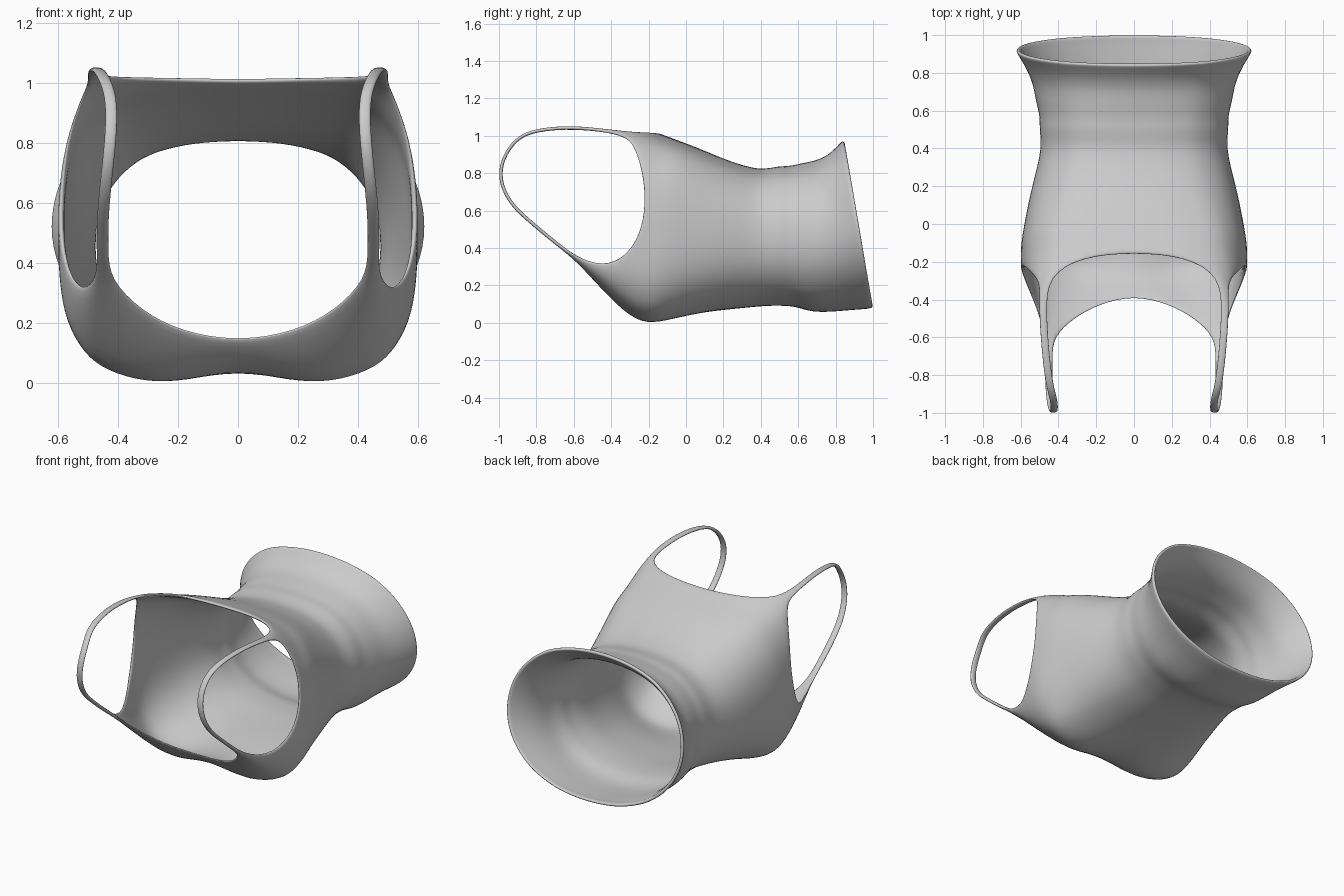
import bpy, bmesh, math
from mathutils import Vector

if "Cube" in bpy.data.objects:
    bpy.data.objects.remove(bpy.data.objects["Cube"])

# Neckline / armhole edge, half loop from front centre (bottom) to back centre (top):
# angle around the body, x, y, z
RIM = [(0, 0, -.38, .14), (20, .19, -.43, .175), (33, .325, -.51, .25),
       (45, .425, -.61, .355), (53, .47, -.60, .36), (64, .51, -.45, .305),
       (76, .56, -.33, .35), (89, .592, -.245, .47), (104, .59, -.215, .64),
       (118, .57, -.235, .81), (129, .525, -.28, .945), (135, .50, -.33, 1.0),
       (141, .455, -.28, 1.02), (156, .28, -.175, 1.015), (180, 0, -.15, 1.005)]

# Body sections: y at top, y at bottom, half width, top z, bottom z, squareness, bust dip
ROWS = [(-.12, -.29, .59, .995, .005, 3.5, .065), (-.04, -.18, .59, .965, -.018, 3.6, .07),
        (.08, -.04, .568, .92, .025, 3.1, .02),
        (.22, .12, .54, .86, .062, 2.7, .01), (.33, .28, .505, .827, .085, 2.5, 0),
        (.41, .42, .484, .812, .10, 2.4, 0), (.50, .52, .496, .832, .10, 2.4, 0),
        (.55, .59, .492, .83, .095, 2.4, 0), (.63, .67, .515, .85, .065, 2.3, 0),
        (.71, .77, .53, .865, .065, 2.2, 0), (.78, .88, .57, .905, .075, 2.1, 0),
        (.835, .97, .615, .965, .08, 2.1, 0), (.845, 1.0, .628, .972, .088, 2.1, 0)]

# Strap centre line from front to back
STRAP = [(.452, -.70, .43), (.452, -.82, .53), (.445, -.93, .625), (.432, -.992, .74),
         (.422, -.992, .85), (.422, -.935, .955), (.45, -.85, 1.025),
         (.472, -.64, 1.048), (.483, -.46, 1.032)]


def section_point(deg, row):
    yt, yb, w, zt, zb, n, dip = row
    s, c = math.sin(math.radians(deg)), -math.cos(math.radians(deg))
    h, zc = (zt - zb) / 2, (zt + zb) / 2
    r = (abs(s / w) ** n + abs(c / h) ** n) ** (-1 / n)
    x, z = r * s, zc + r * c
    f = (z - zb) / (zt - zb)
    if deg < 90:
        z += dip * math.exp(-(x / .17) ** 2)
    return Vector((x, yb + (yt - yb) * f, z))


bm = bmesh.new()
half = len(RIM)
# Full ring: right side up, then mirrored left side back down
ring = [(i, 1) for i in range(half)] + [(i, -1) for i in range(half - 2, 0, -1)]


def add_ring(points):
    return [bm.verts.new((points[i].x * s, points[i].y, points[i].z)) for i, s in ring]


rings = [add_ring([Vector(p[1:]) for p in RIM])]
for row in ROWS:
    rings.append(add_ring([section_point(p[0], row) for p in RIM]))
count = len(ring)
for a, b in zip(rings, rings[1:]):
    for i in range(count):
        j = (i + 1) % count
        bm.faces.new((a[i], a[j], b[j], b[i]))

# Shoulder straps, welded to the edge at front and back
for s in (1, -1):
    at = lambda i: rings[0][i if s == 1 else count - i]
    prev = (at(3), at(4))
    strips = [(bm.verts.new((s * (x - .021), y, z)), bm.verts.new((s * (x + .021), y, z)))
              for x, y, z in STRAP]
    for cur in strips + [(at(12), at(11))]:
        bm.faces.new((prev[0], prev[1], cur[1], cur[0]))
        prev = cur

bmesh.ops.recalc_face_normals(bm, faces=bm.faces)
mesh = bpy.data.meshes.new("tank_top")
bm.to_mesh(mesh)
bm.free()
top = bpy.data.objects.new("tank_top", mesh)
bpy.context.collection.objects.link(top)

# Cloth thickness and smooth surface
solid = top.modifiers.new("thickness", 'SOLIDIFY')
solid.thickness = .02
solid.offset = 0
sub = top.modifiers.new("smooth", 'SUBSURF')
sub.levels = sub.render_levels = 2
bpy.context.view_layer.objects.active = top
top.select_set(True)
bpy.ops.object.shade_smooth()
